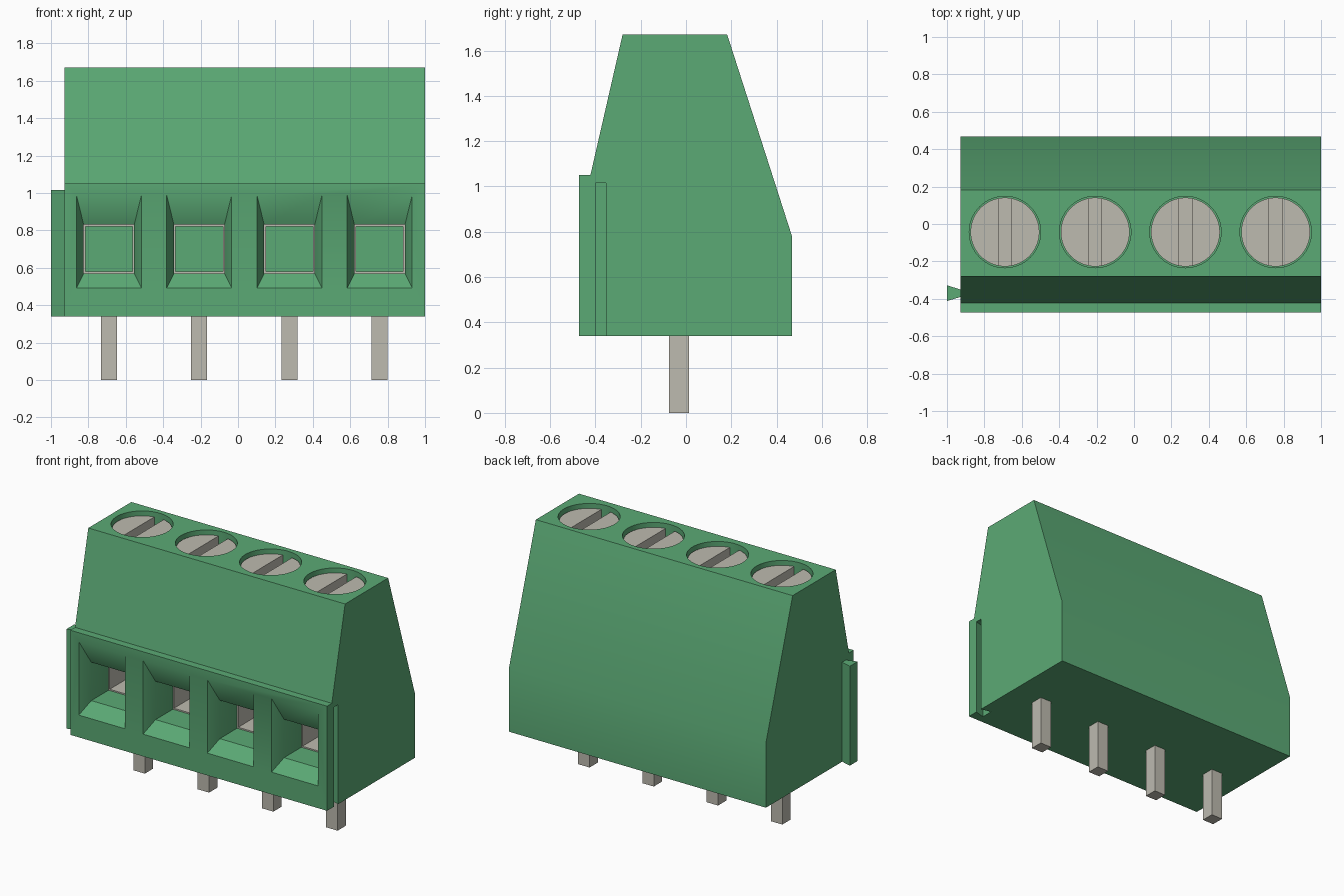
import bpy, bmesh, math

if "Cube" in bpy.data.objects:
    bpy.data.objects.remove(bpy.data.objects["Cube"])


def make_material(name, rgb):
    m = bpy.data.materials.new(name)
    m.use_nodes = True
    m.diffuse_color = (*rgb, 1)
    m.node_tree.nodes["Principled BSDF"].inputs["Base Color"].default_value = (*rgb, 1)
    return m


GREEN = make_material("green plastic", (0.105, 0.400, 0.178))
METAL = make_material("tin metal", (0.510, 0.495, 0.432))


def loft(name, rings, mat, closed=False):
    """Join equal-length point rings; cap the ends, or close into a tube."""
    bm = bmesh.new()
    vs = [[bm.verts.new(p) for p in r] for r in rings]
    n = len(rings[0])
    pairs = list(zip(vs, vs[1:])) + ([(vs[-1], vs[0])] if closed else [])
    for a, b in pairs:
        for i in range(n):
            j = (i + 1) % n
            bm.faces.new((a[i], a[j], b[j], b[i]))
    if not closed:
        bm.faces.new(vs[0])
        bm.faces.new(vs[-1])
    bmesh.ops.recalc_face_normals(bm, faces=bm.faces)
    me = bpy.data.meshes.new(name)
    bm.to_mesh(me)
    bm.free()
    me.materials.append(mat)
    ob = bpy.data.objects.new(name, me)
    bpy.context.collection.objects.link(ob)
    return ob


def box(name, x0, x1, y0, y1, z0, z1, mat):
    ring = lambda z: [(x0, y0, z), (x1, y0, z), (x1, y1, z), (x0, y1, z)]
    return loft(name, [ring(z0), ring(z1)], mat)


def cylinder(name, x, y, r, z0, z1, mat, n=64):
    ring = lambda z: [(x + r * math.cos(2 * math.pi * i / n),
                       y + r * math.sin(2 * math.pi * i / n), z) for i in range(n)]
    return loft(name, [ring(z0), ring(z1)], mat)


def window(x, y, hw, z0, z1):
    """Rectangle facing the front."""
    return [(x - hw, y, z0), (x + hw, y, z0), (x + hw, y, z1), (x - hw, y, z1)]


def cut(target, cutter):
    cutter.hide_render = True
    mod = target.modifiers.new("cut", 'BOOLEAN')
    mod.operation = 'DIFFERENCE'
    mod.solver = 'EXACT'
    mod.object = cutter
    bpy.context.view_layer.objects.active = target
    bpy.ops.object.modifier_apply(modifier=mod.name)
    bpy.data.objects.remove(cutter)


def smooth(ob):
    bpy.ops.object.select_all(action='DESELECT')
    ob.select_set(True)
    bpy.context.view_layer.objects.active = ob
    bpy.ops.object.shade_smooth_by_angle(angle=math.radians(30))


BASE, TOP = 0.34, 1.67
LEFT_END, RIGHT_END = -0.928, 1.0
SCREW_Y = -0.043
POLES = [-0.69 + 0.4825 * i for i in range(4)]

# Housing: side profile extruded along x
profile = [(-0.473, BASE), (0.468, BASE), (0.468, 0.78), (0.182, TOP),
           (-0.28, TOP), (-0.422, 1.05), (-0.473, 1.05)]
housing = loft("housing", [[(x, y, z) for y, z in profile]
                           for x in (LEFT_END, RIGHT_END)], GREEN)

# Dovetail groove in one end, matching rib on the other
def dovetail(name, x_narrow, x_wide, y, narrow, wide, z0, z1):
    ring = lambda z: [(x_narrow, y - narrow, z), (x_wide, y - wide, z),
                      (x_wide, y + wide, z), (x_narrow, y + narrow, z)]
    return loft(name, [ring(z0), ring(z1)], GREEN)

cut(housing, dovetail("groove_cutter", 1.002, 0.928, -0.376, 0.022, 0.042, 0.2, 1.015))
dovetail("end_rib", LEFT_END, -1.0, -0.37, 0.02, 0.042, BASE, 1.015)

for i, x in enumerate(POLES, 1):
    # Flared wire entry leading to a straight tunnel
    cut(housing, loft("entry_cutter", [
        window(x, -0.477, 0.176, 0.487, 0.998),
        window(x, -0.395, 0.135, 0.57, 0.83),
        window(x, 0.15, 0.135, 0.57, 0.83)], GREEN))
    # Screw well
    cut(housing, cylinder("well_cutter", x, SCREW_Y, 0.191, 1.4, 1.8, GREEN))

    # Metal clamp sleeve lining the tunnel
    loft(f"clamp_{i}", [
        window(x, -0.21, 0.137, 0.568, 0.832),
        window(x, 0.149, 0.137, 0.568, 0.832),
        window(x, 0.149, 0.126, 0.579, 0.821),
        window(x, -0.21, 0.126, 0.579, 0.821)], METAL, closed=True)

    # Slotted screw
    screw = cylinder(f"screw_{i}", x, SCREW_Y, 0.184, 1.39, 1.64, METAL)
    cut(screw, box("slot_cutter", x - 0.035, x + 0.035, -0.4, 0.4, 1.54, 1.8, METAL))
    smooth(screw)

    # Solder pin
    box(f"pin_{i}", x - 0.043, x + 0.043, -0.075, 0.014, 0, BASE + 0.02, METAL)

smooth(housing)
